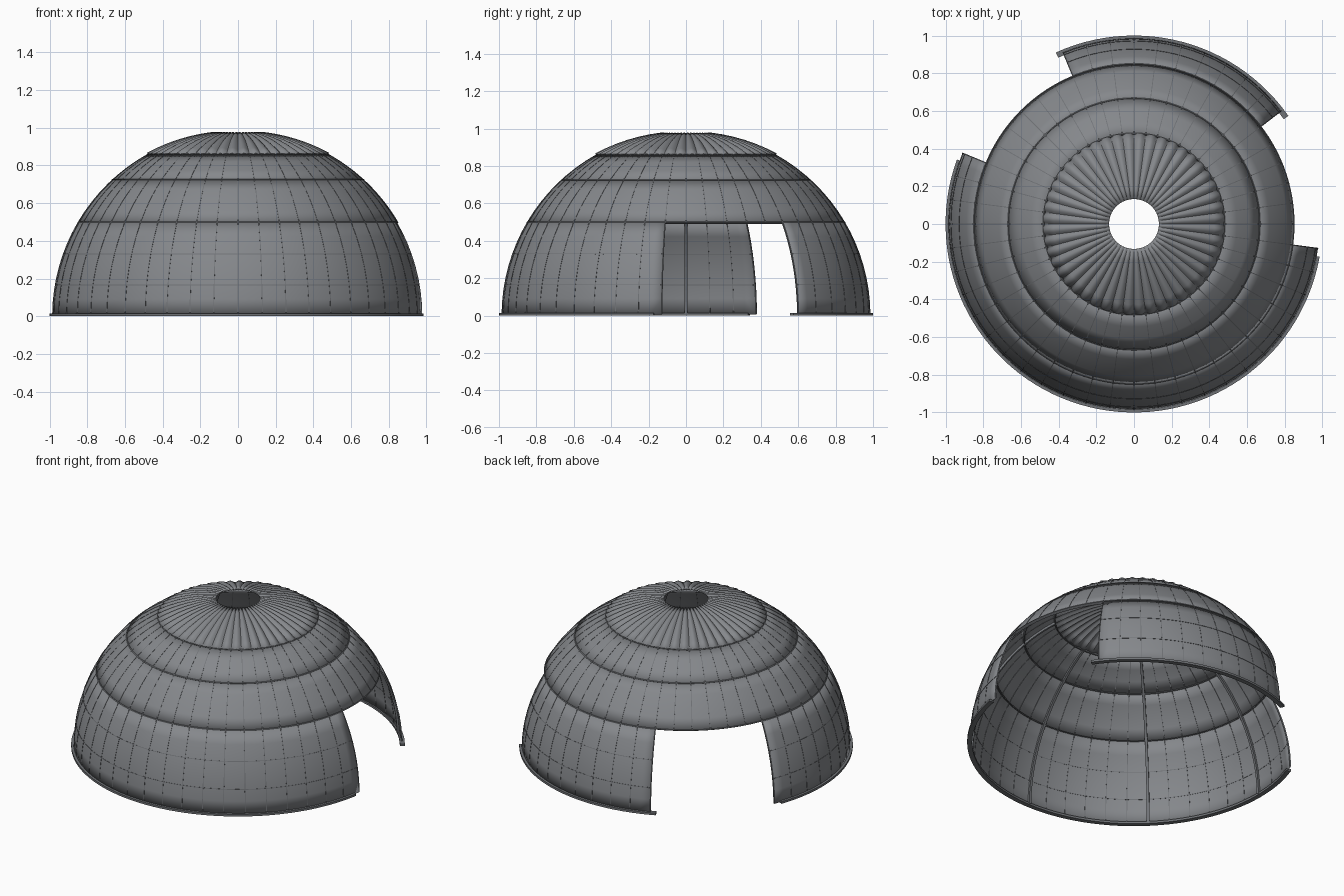
import bpy, bmesh, math

if "Cube" in bpy.data.objects:
    bpy.data.objects.remove(bpy.data.objects["Cube"])

R = 0.985           # dome radius
GORES = 48          # number of vertical panels
STEP = 360 / GORES
BACK = (37.5, 112.5)       # wall piece at the back
FRONT = (157.5, 352.5)     # wall piece around the front


def material(name, rgb):
    m = bpy.data.materials.new(name)
    m.diffuse_color = (*rgb, 1)
    m.use_nodes = True
    m.node_tree.nodes["Principled BSDF"].inputs["Base Color"].default_value = m.diffuse_color
    return m


SHELL = material("shell grey", (0.235, 0.245, 0.26))
FRAME = material("frame grey", (0.16, 0.168, 0.18))


def lat(z):
    return math.degrees(math.asin(z / R))


def polar(r, a, z):
    a = math.radians(a)
    return (r * math.cos(a), r * math.sin(a), z)


def on_dome(a, b, r=R):
    b = math.radians(b)
    return polar(r * math.cos(b), a, r * math.sin(b))


def finish(name, bm, mat, smooth=True):
    bmesh.ops.remove_doubles(bm, verts=bm.verts, dist=1e-5)
    bmesh.ops.recalc_face_normals(bm, faces=bm.faces)
    me = bpy.data.meshes.new(name)
    bm.to_mesh(me)
    bm.free()
    me.materials.append(mat)
    ob = bpy.data.objects.new(name, me)
    bpy.context.collection.objects.link(ob)
    if smooth:
        bpy.context.view_layer.objects.active = ob
        ob.select_set(True)
        bpy.ops.object.shade_smooth_by_angle(angle=math.radians(30))
        ob.select_set(False)
    return ob


def loft(bm, point, us, vs, closed=False):
    """Grid of quads through point(u, v); closed joins the last v to the first."""
    grid = [[bm.verts.new(point(u, v)) for v in vs] for u in us]
    n = len(vs)
    for g, h in zip(grid, grid[1:]):
        for j in range(n if closed else n - 1):
            k = (j + 1) % n
            bm.faces.new((g[j], h[j], h[k], g[k]))
    if closed:
        bm.faces.new(grid[0])
        bm.faces.new(grid[-1])


def span(a, b, n):
    return [a + (b - a) * i / n for i in range(n + 1)]


def sheet(name, a0, a1, z0, z1, rows, per_gore=2, bulge=0.0):
    """Thin curved shell between two angles and two heights."""
    def point(a, b):
        swell = abs(math.sin(math.pi * a / STEP)) - 0.5
        return on_dome(a, b, R + bulge * swell * math.cos(math.radians(b)))
    bm = bmesh.new()
    loft(bm, point, span(a0, a1, round((a1 - a0) / STEP) * per_gore),
         span(lat(z0), lat(z1), rows))
    if sum(f.normal.dot(f.calc_center_median()) for f in bm.faces) < 0:
        bmesh.ops.reverse_faces(bm, faces=bm.faces)
    ob = finish(name, bm, SHELL)
    mod = ob.modifiers.new("thickness", 'SOLIDIFY')
    mod.thickness = 0.005
    mod.offset = -1
    return ob


# Shell pieces
sheet("back_wall", *BACK, 0.005, 0.5, 6)
sheet("front_wall", *FRONT, 0.005, 0.5, 6)
sheet("upper_band", 0, 360, 0.5, 0.725, 4)
sheet("shoulder_band", 0, 360, 0.725, 0.86, 3)
sheet("fluted_cap", 0, 360, 0.86, 0.976, 6, per_gore=6, bulge=0.035)


def bar(bm, path, half, r0, r1):
    """Rectangular meridian rib through (angle, latitude) points."""
    def point(b, corner):
        side, r = corner
        x, y, z = on_dome(path, b, r)
        t = math.radians(path + 90)
        return (x + side * math.cos(t), y + side * math.sin(t), z)
    return point, [(-half, r0), (half, r0), (half, r1), (-half, r1)]


def meridians(name, angles, half, r0, r1, top, mat):
    bm = bmesh.new()
    for a in angles:
        walled = any(s[0] - 0.1 <= a <= s[1] + 0.1 for s in (BACK, FRONT))
        point, corners = bar(bm, a, half, r0, r1)
        loft(bm, point, span(lat(0.008 if walled else 0.5), lat(top), 16),
             corners, True)
    finish(name, bm, mat, False)


# Panel seams and the heavier inner ribs
meridians("panel_seams", [i * STEP for i in range(GORES)],
          0.002, R - 0.007, R + 0.0012, 0.86, FRAME)
meridians("inner_ribs", [i * 45 for i in range(8)],
          0.008, R - 0.018, R - 0.003, 0.86, FRAME)


def hoop(name, pieces, profile, mat):
    """Sweep an (r, z) profile around the given angular spans."""
    bm = bmesh.new()
    for a0, a1 in pieces:
        loft(bm, lambda a, p: polar(p[0], a, p[1]),
             span(a0, a1, max(8, round((a1 - a0) / 3))), profile, True)
    finish(name, bm, mat)


def ring_profile(z, half, inner, outer):
    b = math.radians(lat(z))
    c, s = math.cos(b), math.sin(b)
    return [(r * c - t * s, r * s + t * c)
            for r, t in ((inner, -half), (outer, -half), (outer, half), (inner, half))]


# Horizontal seams on the walls, and full rings higher up
for i, z in enumerate((0.165, 0.33)):
    hoop(f"wall_seam_{i + 1}", (BACK, FRONT),
         ring_profile(z, 0.002, R - 0.007, R + 0.0012), FRAME)
for label, z in (("lower", 0.5), ("middle", 0.725), ("upper", 0.86)):
    hoop(f"{label}_ring", ((0, 180), (180, 360)),
         ring_profile(z, 0.003, R - 0.016, R + 0.002), FRAME)

# Base flange under both wall pieces
hoop("base_flange", ((35, 114.5), (160, 350)),
     [(0.97, 0), (1.0, 0), (1.0, 0.014), (0.97, 0.014)], FRAME)
